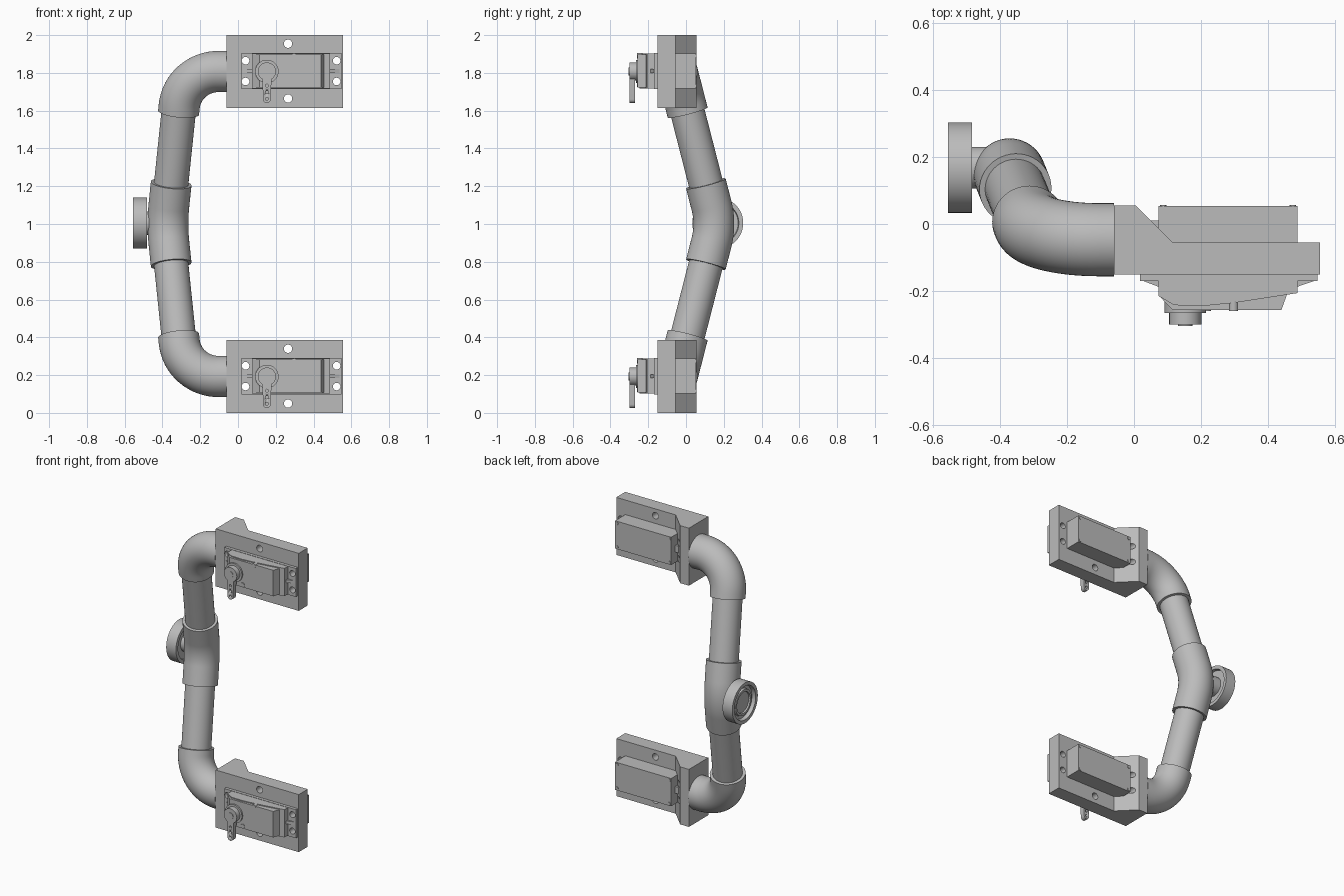
import bpy, bmesh, math
from mathutils import Vector, Matrix

cube = bpy.data.objects.get("Cube")
if cube:
    bpy.data.objects.remove(cube, do_unlink=True)

grey = bpy.data.materials.new("plain_grey")
grey.use_nodes = True
grey.diffuse_color = (0.5, 0.5, 0.5, 1)
grey.node_tree.nodes["Principled BSDF"].inputs["Base Color"].default_value = (0.5, 0.5, 0.5, 1)


def finish(name, bm, smooth=False):
    bmesh.ops.recalc_face_normals(bm, faces=bm.faces[:])
    mesh = bpy.data.meshes.new(name)
    bm.to_mesh(mesh)
    bm.free()
    mesh.materials.append(grey)
    obj = bpy.data.objects.new(name, mesh)
    bpy.context.collection.objects.link(obj)
    if smooth:
        bpy.ops.object.select_all(action='DESELECT')
        obj.select_set(True)
        bpy.context.view_layer.objects.active = obj
        bpy.ops.object.shade_smooth_by_angle(angle=math.radians(35))
    return obj


def prism(name, outline, axis, low, high, smooth=False):
    """Extrude an outline along z (points are x, y) or along y (points are x, z)."""
    place = (lambda u, v, d: (u, v, d)) if axis == 'Z' else (lambda u, v, d: (u, d, v))
    bm = bmesh.new()
    face = bm.faces.new([bm.verts.new(place(u, v, low)) for u, v in outline])
    new = bmesh.ops.extrude_face_region(bm, geom=[face])["geom"]
    shift = Vector(place(0, 0, high - low))
    bmesh.ops.translate(bm, vec=shift, verts=[g for g in new if isinstance(g, bmesh.types.BMVert)])
    return finish(name, bm, smooth)


def disc_y(name, x, z, r, low, high, sides=32):
    ring = [(x + r * math.cos(math.tau * i / sides), z + r * math.sin(math.tau * i / sides))
            for i in range(sides)]
    return prism(name, ring, 'Y', low, high, True)


def rect(x0, x1, z0, z1):
    return [(x0, z0), (x1, z0), (x1, z1), (x0, z1)]


def sweep(name, path, radius, sides=48):
    """Closed round tube along a path."""
    bm = bmesh.new()
    rings, side = [], None
    for i, p in enumerate(path):
        t = (path[min(i + 1, len(path) - 1)] - path[max(i - 1, 0)]).normalized()
        side = (side - t * side.dot(t)).normalized() if side else t.orthogonal().normalized()
        up = t.cross(side)
        rings.append([bm.verts.new(p + radius * (side * math.cos(math.tau * k / sides)
                                                 + up * math.sin(math.tau * k / sides)))
                      for k in range(sides)])
    for a, b in zip(rings, rings[1:]):
        for k in range(sides):
            n = (k + 1) % sides
            bm.faces.new((a[k], a[n], b[n], b[k]))
    bm.faces.new(rings[0])
    bm.faces.new(rings[-1])
    return finish(name, bm, True)


def bend(corner, d_in, d_out, tangent, steps=16):
    """Circular arc rounding a corner between two directions."""
    start, end = corner - d_in * tangent, corner + d_out * tangent
    turn = d_in.angle(d_out)
    r = tangent / math.tan(turn / 2)
    inward = (d_out - d_in * d_in.dot(d_out)).normalized()
    pts = []
    for i in range(steps + 1):
        a = turn * i / steps
        pts.append(start + d_in * r * math.sin(a) + inward * r * (1 - math.cos(a)))
    return pts


def cut(obj, cutters):
    for c in cutters:
        m = obj.modifiers.new("hole", 'BOOLEAN')
        m.operation, m.solver, m.object = 'DIFFERENCE', 'EXACT', c
    bpy.context.view_layer.update()
    mesh = bpy.data.meshes.new_from_object(obj.evaluated_get(bpy.context.evaluated_depsgraph_get()))
    obj.modifiers.clear()
    obj.data = mesh


# Pipe run: two elbows, two straight pipes, one bent coupling
CENTRE = 0.8075
apex = Vector((-0.376, 0.16, 1.0))
for sign, level in ((1, "upper"), (-1, "lower")):
    corner = Vector((-0.292, -0.047, 1 + sign * CENTRE))
    down = (apex - corner).normalized()
    left = Vector((-1, 0, 0))
    mouth = Vector((-0.06, corner.y, corner.z))
    arc = bend(corner, left, down, 0.19)
    sweep(level + "_elbow", [mouth] + arc + [corner + down * 0.225], 0.109)
    sweep(level + "_pipe", [corner + down * 0.15, apex - down * 0.15], 0.091)
    if sign == 1:
        d_in = down
d_out = Vector((-d_in.x, -d_in.y, d_in.z))
sweep("middle_coupling", [apex - d_in * 0.222] + bend(apex, d_in, d_out, 0.1)
      + [apex + d_out * 0.222], 0.108)

# Round end wheel on a short neck, turned about x, with a groove in each face
turned = [(-0.40, 0), (-0.40, 0.062), (-0.5, 0.062), (-0.5, 0.108), (-0.483, 0.112),
          (-0.483, 0.135), (-0.555, 0.135), (-0.555, 0.112), (-0.53, 0.108),
          (-0.53, 0.088), (-0.545, 0.085), (-0.545, 0.07), (-0.535, 0.068), (-0.535, 0)]
bm = bmesh.new()
vs = [bm.verts.new((x, 0.168, 1.005 + r)) for x, r in turned]
edges = [bm.edges.new(pair) for pair in zip(vs, vs[1:])]
bmesh.ops.spin(bm, geom=vs + edges, cent=(0, 0.168, 1.005), axis=(1, 0, 0),
               angle=math.tau, steps=48, use_duplicate=False)
bmesh.ops.remove_doubles(bm, verts=bm.verts[:], dist=0.0002)
finish("end_wheel", bm, True)

# Bracket and servo at each end
for level, zc in (("upper", 1 + CENTRE), ("lower", 1 - CENTRE)):
    name = lambda part: level + "_" + part
    bracket = prism(name("bracket"),
                    [(-0.06, -0.15), (0.555, -0.15), (0.555, -0.055), (0.115, -0.055),
                     (0.005, 0.055), (-0.06, 0.055)], 'Z', zc - 0.1925, zc + 0.1925)
    # Mounting flange with sloping gussets
    flange = prism(name("servo_flange"), rect(0.018, 0.547, zc - 0.094, zc + 0.097),
                   'Y', -0.17, -0.149)
    for x0, x1 in ((0.025, 0.075), (0.54, 0.485)):
        prism(name("flange_gusset"), [(x0, -0.169), (x1, -0.169), (x1, -0.188)], 'Z',
              zc - 0.008, zc + 0.012)

    # Screw holes through bracket and flange
    holes = [disc_y("cutter", 0.265, zc + dz, 0.022, -0.3, 0.2) for dz in (0.147, -0.143)]
    holes += [disc_y("cutter", x, zc + dz, 0.02, -0.3, 0.2)
              for x in (0.04, 0.522) for dz in (0.057, -0.053)]
    cut(bracket, holes)
    cut(flange, holes)
    for h in holes:
        bpy.data.objects.remove(h, do_unlink=True)

    # Servo case, sloped lid and raised cover
    z0, z1 = zc - 0.091, zc + 0.095
    prism(name("servo_case"), rect(0.073, 0.488, z0, z1), 'Y', -0.205, 0.053)
    prism(name("servo_lid"), [(0.073, -0.2), (0.488, -0.2), (0.488, -0.206), (0.3, -0.235),
                              (0.2, -0.245), (0.12, -0.242), (0.073, -0.215)], 'Z', z0, z1)
    prism(name("servo_cover"), [(0.08, -0.2), (0.46, -0.2), (0.44, -0.256), (0.115, -0.256),
                                (0.08, -0.22)], 'Z', z0 + 0.006, z1 - 0.006)
    prism(name("cable_entry"), rect(0.05, 0.08, zc - 0.02, zc + 0.025), 'Y', -0.01, 0.01)
    for x, dz in ((0.297, 0.083), (0.215, -0.068)):
        disc_y(name("cover_screw"), x, zc + dz, 0.014, -0.26, -0.23, 16)
    for x in (0.087, 0.474):
        for z in (z0 + 0.014, z1 - 0.014):
            disc_y(name("back_screw"), x, z, 0.01, 0.04, 0.056, 12)

    # Output boss, hub and hanging arm with small holes
    disc_y(name("output_boss"), 0.153, zc, 0.062, -0.266, -0.2)
    disc_y(name("horn_hub"), 0.153, zc, 0.048, -0.3, -0.25)
    disc_y(name("horn_screw"), 0.153, zc, 0.022, -0.304, -0.29, 20)
    tip = [(0.153 + 0.02 * math.cos(a), zc - 0.147 + 0.02 * math.sin(a))
           for a in [math.pi + math.pi * i / 12 for i in range(13)]]
    arm = prism(name("horn_arm"), [(0.127, zc)] + tip + [(0.179, zc)], 'Y', -0.3, -0.27, True)
    arm_holes = [disc_y("cutter", 0.153, zc - d, 0.008, -0.4, -0.2, 12)
                 for d in (0.075, 0.11, 0.145)]
    cut(arm, arm_holes)
    for h in arm_holes:
        bpy.data.objects.remove(h, do_unlink=True)
